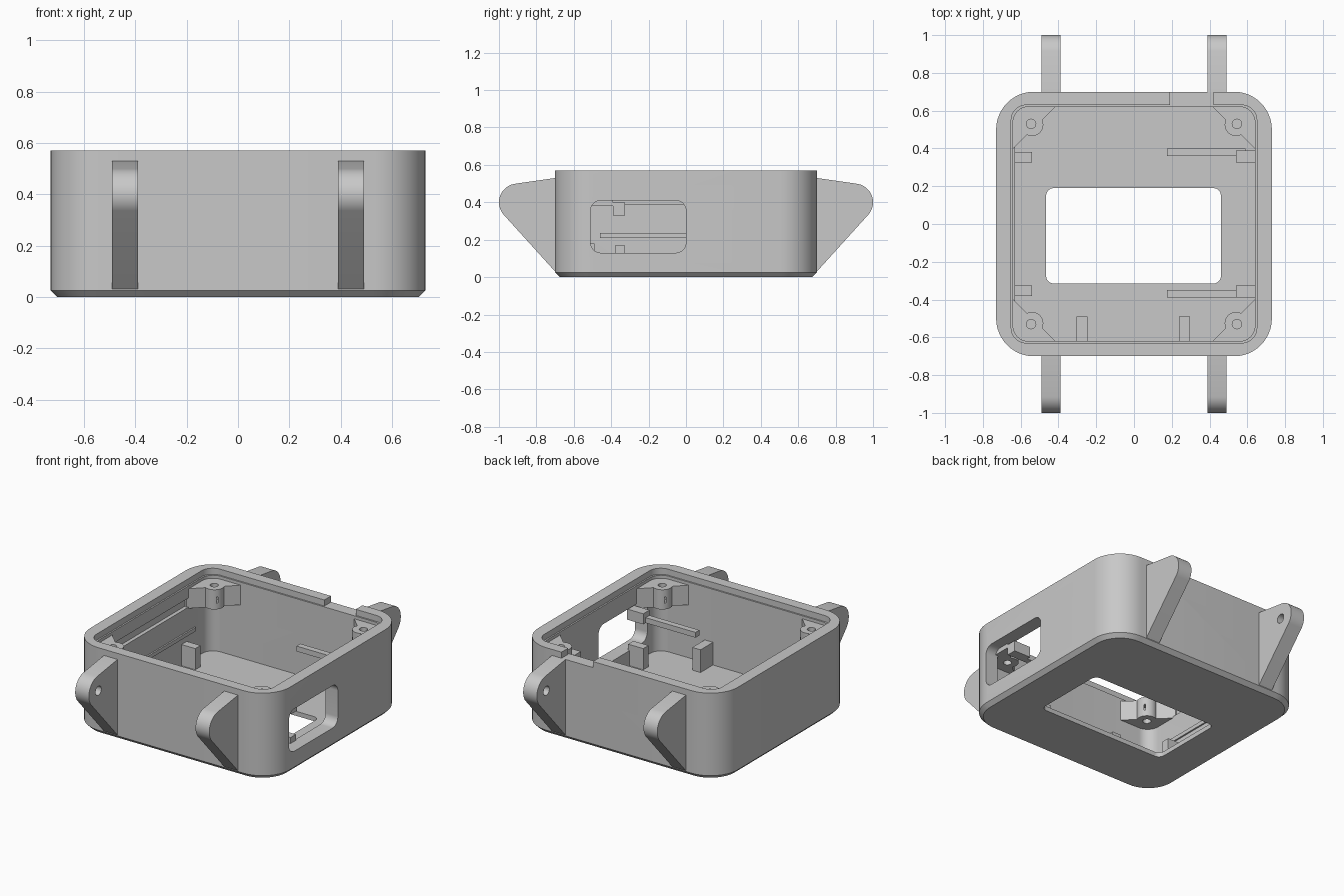
import bpy, bmesh, math

cube = bpy.data.objects.get("Cube")
if cube:
    bpy.data.objects.remove(cube, do_unlink=True)

grey = bpy.data.materials.new("plain_grey")
grey.use_nodes = True
COLOUR = (0.58, 0.58, 0.58, 1)
grey.diffuse_color = COLOUR
grey.node_tree.nodes["Principled BSDF"].inputs["Base Color"].default_value = COLOUR


def arc(cx, cy, r, a0, a1, n=12):
    """Points on an arc, angles in degrees."""
    steps = [math.radians(a0 + (a1 - a0) * i / n) for i in range(n + 1)]
    return [(cx + r * math.cos(a), cy + r * math.sin(a)) for a in steps]


def rounded(x0, x1, y0, y1, r):
    """Rounded rectangle outline."""
    return (arc(x1 - r, y1 - r, r, 0, 90) + arc(x0 + r, y1 - r, r, 90, 180)
            + arc(x0 + r, y0 + r, r, 180, 270) + arc(x1 - r, y0 + r, r, 270, 360))


def loft(name, rings, axis="z"):
    """Closed solid through (outline, level) rings along z or x."""
    bm = bmesh.new()
    loops = []
    for outline, h in rings:
        loops.append([bm.verts.new((h, u, v) if axis == "x" else (u, v, h))
                      for u, v in outline])
    for a, b in zip(loops, loops[1:]):
        for i in range(len(a)):
            j = (i + 1) % len(a)
            bm.faces.new((a[i], a[j], b[j], b[i]))
    bm.faces.new(loops[0])
    bm.faces.new(loops[-1])
    bmesh.ops.recalc_face_normals(bm, faces=bm.faces)
    mesh = bpy.data.meshes.new(name)
    bm.to_mesh(mesh)
    bm.free()
    mesh.materials.append(grey)
    ob = bpy.data.objects.new(name, mesh)
    bpy.context.collection.objects.link(ob)
    return ob


def prism(name, outline, a, b, axis="z"):
    return loft(name, [(outline, a), (outline, b)], axis)


def box(name, x0, x1, y0, y1, z0, z1):
    return prism(name, [(x0, y0), (x1, y0), (x1, y1), (x0, y1)], z0, z1)


def combine(ob, others, operation="DIFFERENCE"):
    """Apply booleans and discard the helper solids."""
    bpy.context.view_layer.objects.active = ob
    for other in others:
        mod = ob.modifiers.new("cut", "BOOLEAN")
        mod.operation = operation
        mod.solver = "EXACT"
        mod.object = other
        bpy.ops.object.modifier_apply(modifier=mod.name)
        bpy.data.objects.remove(other, do_unlink=True)


# Open-topped case with chamfered base
W, D, H, C = 0.73, 0.70, 0.57, 0.025
case = loft("case_shell", [
    (rounded(-W + C, W - C, -D + C, D - C, 0.2 - C), 0),
    (rounded(-W, W, -D, D, 0.2), C),
    (rounded(-W, W, -D, D, 0.2), H)])
combine(case, [
    prism("cavity", rounded(-0.64, 0.64, -0.62, 0.62, 0.08), 0.03, 0.7),
    prism("lip", rounded(-0.65, 0.65, -0.63, 0.63, 0.08), 0.53, 0.7),
    prism("floor_opening", rounded(-0.465, 0.46, -0.315, 0.19, 0.04), -0.1, 0.1),
    prism("side_opening", rounded(-0.51, 0, 0.13, 0.41, 0.055), 0.5, 0.9, "x"),
    box("rim_notch", 0.19, 0.42, 0.55, 0.8, 0.53, 0.7),
    box("wall_groove", -0.665, -0.6, -0.46, 0.46, 0.39, 0.45),
])

# Four hinge lugs with blind pin holes on their inner faces
lug_outline = ([(0.66, 0.03), (0.70, 0.03)] + arc(0.90, 0.40, 0.10, -40, 82, 20)
               + [(0.70, 0.53), (0.66, 0.53)])
for sx, xname in ((1, "left"), (-1, "right")):
    for sy, yname in ((1, "back"), (-1, "front")):
        outline = [(sy * y, z) for y, z in lug_outline]
        lug = prism(f"{yname}_{xname}_lug", outline, sx * 0.39, sx * 0.49, "x")
        hole = prism("pin_hole", arc(sy * 0.90, 0.40, 0.03, 0, 345, 23),
                     sx * 0.35, sx * 0.46, "x")
        combine(lug, [hole])

        # Screw block hung in the corner, with nut pocket and screw hole
        corner = [(0.41, 0.625), (0.65, 0.39), (0.66, 0.39), (0.66, 0.57),
                  (0.61, 0.635), (0.41, 0.635)]
        block = prism(f"{yname}_{xname}_screw_block",
                      [(sx * x, sy * y) for x, y in corner], 0.38, 0.51)
        boss = prism("boss", arc(sx * 0.54, sy * 0.525, 0.06, 0, 345, 23), 0.38, 0.51)
        combine(block, [boss], "UNION")
        xs = sorted((sx * 0.49, sx * 0.56))
        ys = sorted((sy * 0.485, sy * 0.57))
        combine(block, [
            box("pocket", *xs, *ys, 0.42, 0.46),
            prism("screw_hole", arc(sx * 0.545, sy * 0.53, 0.025, 0, 345, 23), 0.3, 0.6)])

        # Board support on the floor beside each side wall
        xs = sorted((sx * 0.54, sx * 0.65))
        ys = sorted((sy * 0.325, sy * 0.38))
        box(f"{yname}_{xname}_support", *xs, *ys, 0.02, 0.17)

# Front wall stops on the floor
for x, side in ((-0.275, "right"), (0.267, "left")):
    box(f"{side}_front_stop", x - 0.03, x + 0.03, -0.63, -0.49, 0.02, 0.18)

# Long retaining bars and the clips that carry them
for y, s, side in ((0.38, 1, "back"), (-0.37, -1, "front")):
    box(f"{side}_retaining_bar", 0.175, 0.59, y - 0.02, y + 0.02, 0.33, 0.365)
    ys = sorted((s * 0.325, s * 0.39))
    box(f"{side}_bar_clip", 0.54, 0.66, *ys, 0.33, 0.40)

# Thin guide rail on the right wall
box("wall_rail", -0.66, -0.63, -0.46, 0.46, 0.21, 0.235)

# Smooth shading with sharp edges kept
bpy.ops.object.select_all(action="DESELECT")
for ob in bpy.context.scene.objects:
    if ob.type == "MESH":
        ob.select_set(True)
bpy.context.view_layer.objects.active = case
bpy.ops.object.shade_smooth_by_angle(angle=math.radians(30))
